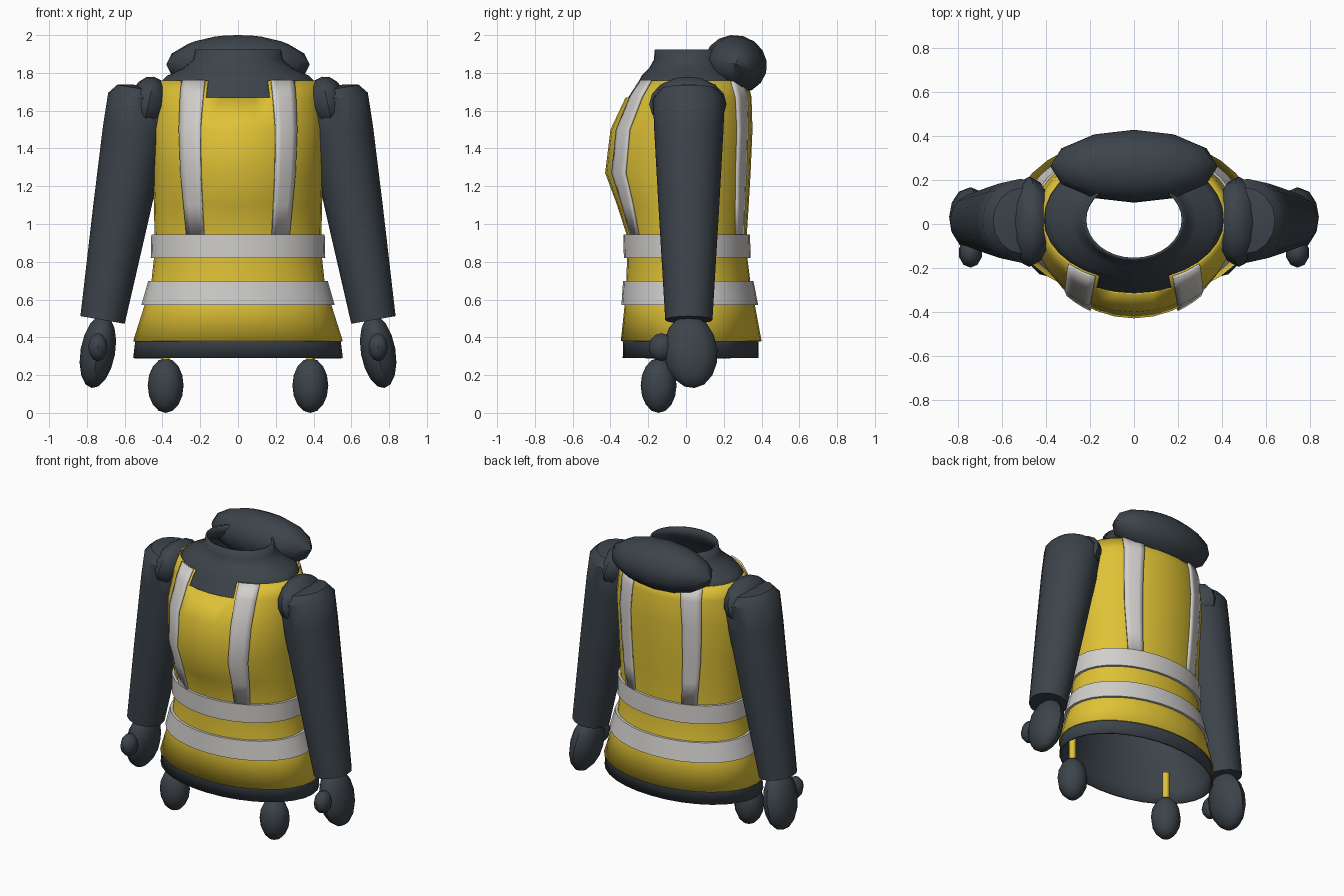
import bpy, bmesh, math
from mathutils import Matrix, Vector

if "Cube" in bpy.data.objects:
    bpy.data.objects.remove(bpy.data.objects["Cube"])


def material(name, rgb):
    m = bpy.data.materials.new(name)
    m.diffuse_color = (*rgb, 1)
    m.use_nodes = True
    m.node_tree.nodes["Principled BSDF"].inputs["Base Color"].default_value = m.diffuse_color
    return m


DARK = material("charcoal fabric", (0.045, 0.057, 0.069))
YELLOW = material("safety yellow", (0.74, 0.54, 0.036))
SILVER = material("reflective silver", (0.64, 0.625, 0.605))
CY, SEG = 0.02, 32

# Vest sections: height, half width, front y, back y
VEST = [(0.38, 0.555, -0.345, 0.40), (0.57, 0.495, -0.325, 0.365),
        (0.70, 0.458, -0.316, 0.340), (0.82, 0.445, -0.312, 0.325),
        (0.945, 0.442, -0.315, 0.322), (1.10, 0.445, -0.365, 0.332),
        (1.27, 0.452, -0.428, 0.342), (1.50, 0.465, -0.400, 0.352),
        (1.67, 0.445, -0.320, 0.347), (1.76, 0.415, -0.262, 0.325)]


def finish(name, bm, mat, thickness=0, offset=-1):
    if not thickness or offset:
        bmesh.ops.recalc_face_normals(bm, faces=bm.faces)
    me = bpy.data.meshes.new(name)
    bm.to_mesh(me)
    bm.free()
    me.materials.append(mat)
    ob = bpy.data.objects.new(name, me)
    bpy.context.collection.objects.link(ob)
    if thickness:
        mod = ob.modifiers.new("thickness", 'SOLIDIFY')
        mod.thickness, mod.offset = thickness, offset
    bpy.ops.object.select_all(action='DESELECT')
    ob.select_set(True)
    bpy.context.view_layer.objects.active = ob
    bpy.ops.object.shade_smooth_by_angle(angle=math.radians(40))
    return ob


def section(z, grow=0.0):
    """Vest section at height z, grown outward."""
    for a, b in zip(VEST, VEST[1:]):
        if z <= b[0] + 1e-6:
            t = (z - a[0]) / (b[0] - a[0])
            rx, yf, yb = (p + (q - p) * t for p, q in zip(a[1:], b[1:]))
            return (z, rx + grow, yf - grow, yb + grow)


def loft(rows, seg=SEG, closed=False, cap=False):
    bm = bmesh.new()
    rings = []
    for z, rx, yf, yb in rows:
        ring = []
        for i in range(seg):
            a = math.tau * i / seg
            c = math.cos(a)
            ry = CY - yf if c > 0 else yb - CY
            ring.append(bm.verts.new((rx * math.sin(a), CY - ry * c, z)))
        rings.append(ring)
    pairs = list(zip(rings, rings[1:]))
    if closed:
        pairs.append((rings[-1], rings[0]))
    for lo, hi in pairs:
        for i in range(seg):
            j = (i + 1) % seg
            bm.faces.new((lo[i], lo[j], hi[j], hi[i]))
    if cap:
        bm.faces.new(rings[0])
        bm.faces.new(rings[-1])
    return bm


def ellipsoid(name, center, radii, mat=DARK, tilt=0, seg=12, rings=8, lean=0):
    bm = bmesh.new()
    m = (Matrix.Translation(center) @ Matrix.Rotation(tilt, 4, 'Y')
         @ Matrix.Rotation(lean, 4, 'X') @ Matrix.Diagonal((*radii, 1)))
    bmesh.ops.create_uvsphere(bm, u_segments=seg, v_segments=rings, radius=1, matrix=m)
    return finish(name, bm, mat)


# Jacket: hollow shell from the hem up to the standing collar
jacket = [(0.29, 0.555, -0.335, 0.385), (0.39, 0.543, -0.333, 0.385)]
jacket += [section(r[0], -0.014) for r in VEST[1:]]
jacket += [(1.785, 0.375, -0.235, 0.30), (1.825, 0.29, -0.195, 0.25),
           (1.87, 0.238, -0.17, 0.21), (1.925, 0.228, -0.165, 0.20)]
finish("jacket", loft(jacket), DARK, 0.012)

# Vest: outer shell with a square notch at the front of the neck
bm = loft(VEST)
notch = [f for f in bm.faces if f.calc_center_median().z > 1.68
         and abs(f.calc_center_median().x) < 0.165 and f.calc_center_median().y < 0]
bmesh.ops.delete(bm, geom=notch, context='FACES')
finish("vest", bm, YELLOW, 0.008)

# Reflective bands around waist and hem
for name, low, high in (("waist_band", 0.82, 0.945), ("hem_band", 0.57, 0.697)):
    rows = [section(low, -0.004), section(low, 0.017),
            section(high, 0.017), section(high, -0.004)]
    finish(name, loft(rows, closed=True), SILVER)

# Reflective braces, front and back: height, centre x, half width
BRACE = [(0.94, 0.225, 0.046), (1.10, 0.237, 0.049), (1.27, 0.249, 0.053),
         (1.50, 0.255, 0.056), (1.67, 0.245, 0.060), (1.76, 0.236, 0.061)]
for side, word in ((-1, "left"), (1, "right")):
    for front in (True, False):
        bm = bmesh.new()
        grid = []
        for z, cx, half in BRACE:
            _, rx, yf, yb = section(z, 0.006)
            row = []
            for k in range(5):
                x = cx + half * (k / 2 - 1)
                y = CY + ((yf if front else yb) - CY) * math.sqrt(1 - (x / rx) ** 2)
                row.append(bm.verts.new((side * x, y, z)))
            grid.append(row)
        for lo, hi in zip(grid, grid[1:]):
            for k in range(4):
                bm.faces.new((lo[k], lo[k + 1], hi[k + 1], hi[k]))
        bmesh.ops.recalc_face_normals(bm, faces=bm.faces)
        finish(("front" if front else "back") + "_brace_" + word, bm, SILVER, 0.012, 0)

# Hood rolled behind the collar
ellipsoid("hood", (0, 0.262, 1.845), (0.38, 0.168, 0.155), lean=math.radians(-15))

for side, word in ((-1, "left"), (1, "right")):
    # Sleeve: tapered tube with a domed top and open-looking flat cuff
    top, cuff = Vector((0.515, 0.01, 1.665)), Vector((0.717, 0.015, 0.492))
    length = (top - cuff).length
    rows = [(z, rx, CY - ry, CY + ry) for z, rx, ry in (
        (0, 0.119, 0.125), (length * 0.5, 0.152, 0.160), (length * 0.85, 0.172, 0.183),
        (length, 0.175, 0.190), (length + 0.05, 0.135, 0.150), (length + 0.065, 0.06, 0.07))]
    bm = loft(rows, seg=16, cap=True)
    lean = math.atan2(top.x - cuff.x, top.z - cuff.z)
    m = Matrix.Translation((cuff.x, -0.005, cuff.z)) @ Matrix.Rotation(lean, 4, 'Y')
    bmesh.ops.transform(bm, matrix=m, verts=bm.verts)
    bmesh.ops.scale(bm, vec=(side, 1, 1), verts=bm.verts)
    finish("sleeve_" + word, bm, DARK)

    # Shoulder joint, glove, thumb
    ellipsoid("shoulder_" + word, (side * 0.475, 0.01, 1.635), (0.105, 0.205, 0.148),
              tilt=side * math.radians(-12))
    ellipsoid("glove_" + word, (side * 0.742, 0.025, 0.325), (0.092, 0.142, 0.197),
              tilt=side * math.radians(-10), lean=math.radians(6))
    ellipsoid("thumb_" + word, (side * 0.742, -0.13, 0.348), (0.054, 0.068, 0.074),
              seg=10, rings=6)

    # Drawcord and its toggle under the hem
    bm = bmesh.new()
    bmesh.ops.create_cone(bm, cap_ends=True, segments=10, radius1=0.022, radius2=0.022,
                          depth=0.22, matrix=Matrix.Translation((side * 0.383, -0.145, 0.36)))
    finish("drawcord_" + word, bm, YELLOW)
    ellipsoid("toggle_" + word, (side * 0.383, -0.145, 0.145), (0.095, 0.095, 0.145))
